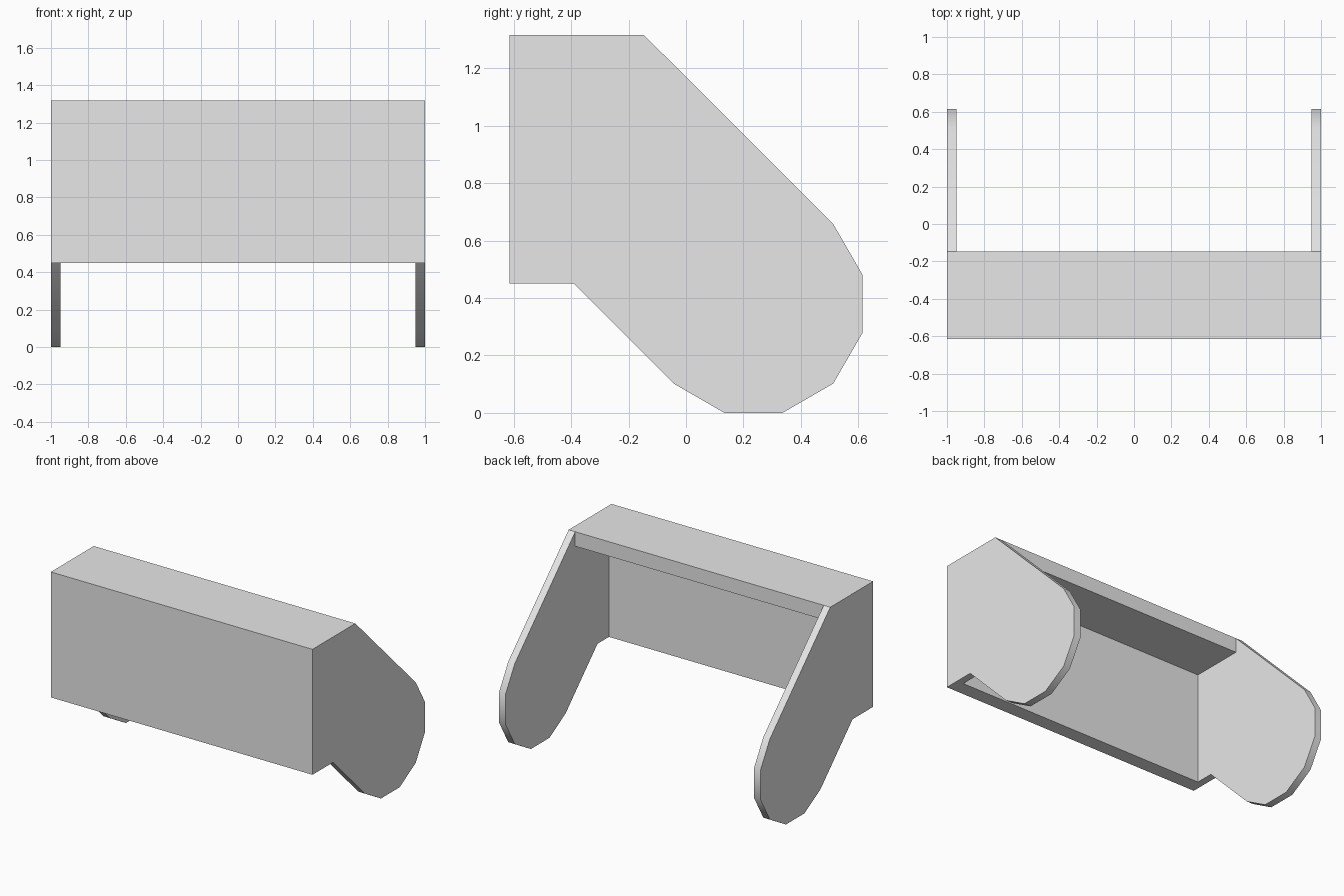
import bpy
import bmesh
from math import radians, sin, cos
from mathutils import Vector

if "Cube" in bpy.data.objects:
    bpy.data.objects.remove(bpy.data.objects["Cube"], do_unlink=True)

HALF_WIDTH, WALL, PLATE = 1.0, 0.05, 0.1
FRONT, BACK = -0.615, -0.147      # depth range of the hood
BOTTOM, TOP = 0.45, 1.317         # height range of the hood
LOBE_Y, LOBE_Z, LOBE_R = 0.235, 0.38, 0.393

grey = bpy.data.materials.new("plain grey")
grey.use_nodes = True
colour = (0.8, 0.8, 0.8, 1)
grey.diffuse_color = colour
grey.node_tree.nodes["Principled BSDF"].inputs["Base Color"].default_value = colour


def extrude_profile(name, profile, x0, x1):
    """Extrude a (y, z) outline along x from x0 to x1."""
    bm = bmesh.new()
    face = bm.faces.new([bm.verts.new((x0, y, z)) for y, z in profile])
    result = bmesh.ops.extrude_face_region(bm, geom=[face])
    moved = [v for v in result["geom"] if isinstance(v, bmesh.types.BMVert)]
    bmesh.ops.translate(bm, verts=moved, vec=Vector((x1 - x0, 0, 0)))
    bmesh.ops.recalc_face_normals(bm, faces=bm.faces)
    mesh = bpy.data.meshes.new(name)
    bm.to_mesh(mesh)
    bm.free()
    mesh.materials.append(grey)
    obj = bpy.data.objects.new(name, mesh)
    bpy.context.collection.objects.link(obj)
    return obj


# Side panels: square shoulder sloping down to a twelve-sided rounded end
lobe = [(LOBE_Y + LOBE_R * cos(radians(a)), LOBE_Z + LOBE_R * sin(radians(a)))
        for a in range(45, -136, -30)]
notch_y = lobe[-1][0] - (BOTTOM - lobe[-1][1])
side = [(FRONT, TOP), (BACK, TOP)] + lobe + [(notch_y, BOTTOM), (FRONT, BOTTOM)]
inner = HALF_WIDTH - WALL
panels = [extrude_profile("left_side_panel", side, inner, HALF_WIDTH),
          extrude_profile("right_side_panel", side, -HALF_WIDTH, -inner)]

# Front and top plates form one angled piece between the panels
hood = [(FRONT, BOTTOM), (FRONT, TOP), (BACK, TOP), (BACK, TOP - PLATE),
        (FRONT + PLATE, TOP - PLATE), (FRONT + PLATE, BOTTOM)]
extrude_profile("front_and_top_hood", hood, -inner, inner)

# Soften the rounded rim while keeping the corners crisp
bpy.ops.object.select_all(action="DESELECT")
for panel in panels:
    panel.select_set(True)
bpy.context.view_layer.objects.active = panels[0]
bpy.ops.object.shade_smooth_by_angle(angle=radians(35))
